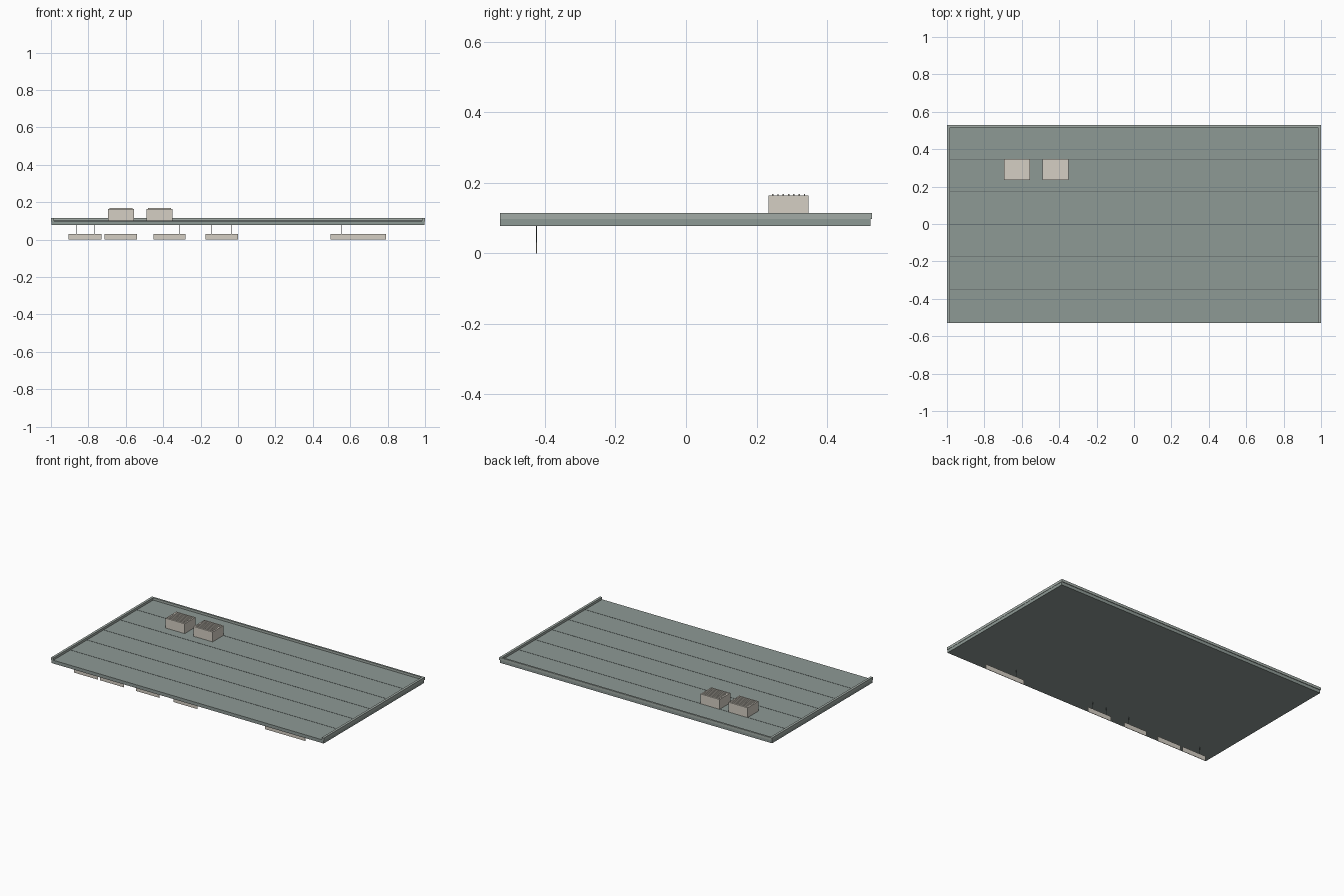
import bpy

if "Cube" in bpy.data.objects:
    bpy.data.objects.remove(bpy.data.objects["Cube"])


def material(name, rgb):
    m = bpy.data.materials.new(name)
    m.diffuse_color = (*rgb, 1)
    m.use_nodes = True
    m.node_tree.nodes["Principled BSDF"].inputs["Base Color"].default_value = m.diffuse_color
    return m


ROOF = material("roof_grey_green", (0.27, 0.32, 0.30))
TRIM = material("trim_grey_green", (0.36, 0.41, 0.38))
CREAM = material("cream", (0.66, 0.62, 0.55))
DARK = material("dark_seam", (0.10, 0.12, 0.12))


def box(name, x, y, z, mat):
    """Box from (min, max) ranges on each axis."""
    bpy.ops.mesh.primitive_cube_add(
        size=1, location=[(a + b) / 2 for a, b in (x, y, z)])
    o = bpy.context.object
    o.name = name
    o.scale = [b - a for a, b in (x, y, z)]
    bpy.ops.object.transform_apply(location=False, rotation=False, scale=True)
    o.data.materials.append(mat)
    return o


# Roof slab
FRONT, BACK = -0.528, 0.528
box("roof_slab", (-0.998, 0.998), (FRONT, 0.524), (0.078, 0.1), ROOF)

# Low kerbs on the sides and back, open at the front
box("left_kerb", (-1, -0.984), (FRONT, BACK), (0.098, 0.115), TRIM)
box("right_kerb", (0.984, 1), (FRONT, BACK), (0.098, 0.115), TRIM)
box("back_kerb", (-0.984, 0.984), (0.516, BACK), (0.098, 0.115), TRIM)

# Roofing seams
for i in range(5):
    y = -0.35 + i * 0.174
    box("roof_seam", (-0.984, 0.984), (y - 0.0015, y + 0.0015),
        (0.099, 0.101), DARK)

# Rooftop vent units with slatted tops
for x in (-0.625, -0.42):
    box("vent_unit", (x - 0.07, x + 0.07), (0.234, 0.348), (0.099, 0.165), CREAM)
    for i in range(7):
        y = 0.246 + i * 0.015
        box("vent_slat", (x - 0.062, x + 0.062), (y - 0.002, y + 0.002),
            (0.164, 0.168), CREAM)

# Hanging sign boards, each with the x positions of its rods
signs = [(-0.905, -0.73, (-0.865, -0.765)),
         (-0.715, -0.54, ()),
         (-0.452, -0.28, (-0.417, -0.315)),
         (-0.175, 0.0, (-0.14, -0.037)),
         (0.495, 0.79, (0.555,))]
for x0, x1, rods in signs:
    box("sign_board", (x0, x1), (-0.425, -0.422), (0, 0.031), CREAM)
    for x in rods:
        bpy.ops.mesh.primitive_cylinder_add(
            vertices=6, radius=0.0013, depth=0.05, location=(x, -0.4235, 0.054))
        bpy.context.object.name = "sign_rod"
        bpy.context.object.data.materials.append(DARK)
